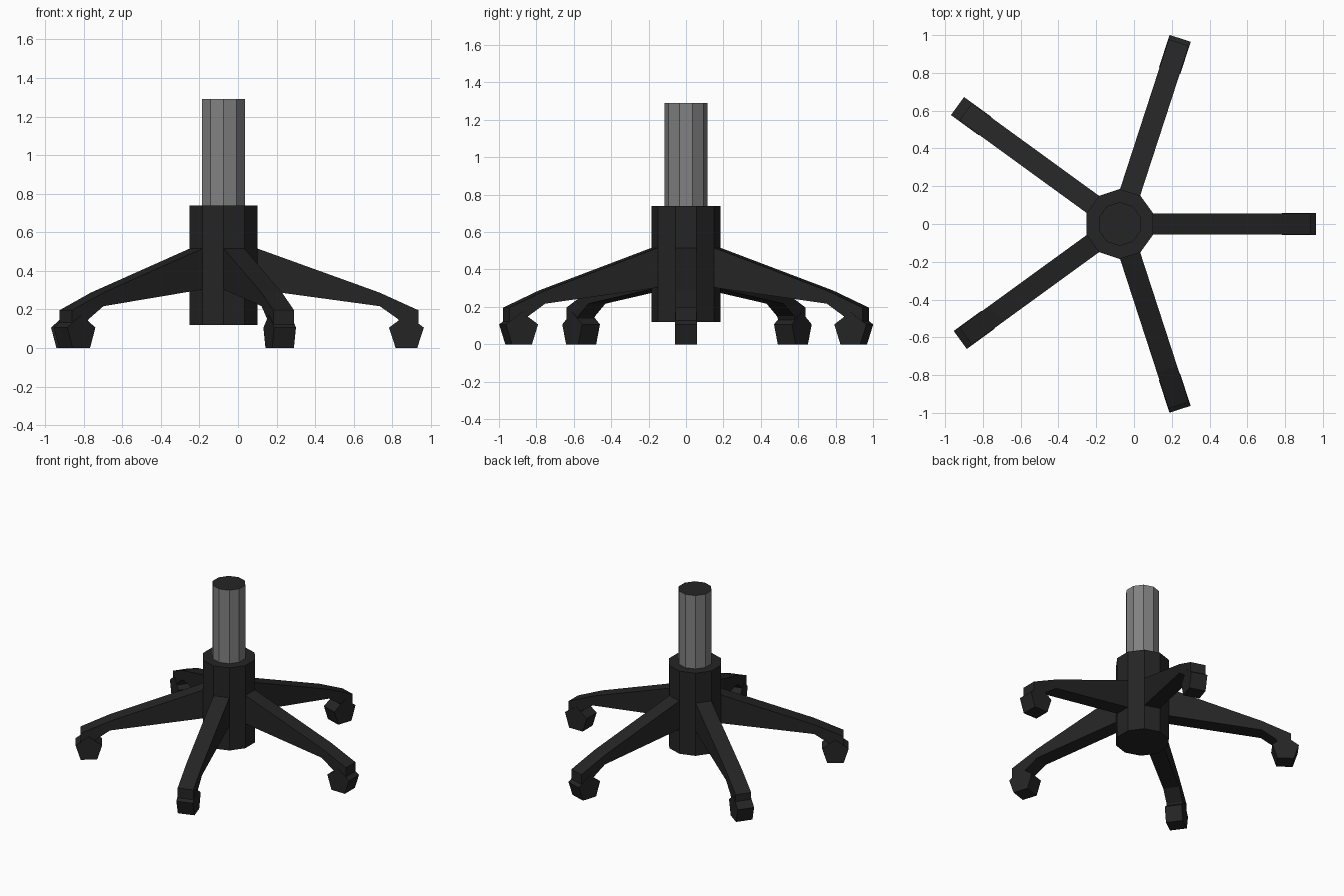
import bpy, bmesh, math
from mathutils import Matrix

if "Cube" in bpy.data.objects:
    bpy.data.objects.remove(bpy.data.objects["Cube"])

CX = -0.075          # hub axis position in x


def material(name, v):
    m = bpy.data.materials.new(name)
    m.diffuse_color = (v, v, v, 1)
    m.use_nodes = True
    m.node_tree.nodes["Principled BSDF"].inputs["Base Color"].default_value = m.diffuse_color
    return m


BLACK = material("black_plastic", 0.018)
STEEL = material("grey_steel", 0.22)


def add_object(name, bm, *mats):
    bmesh.ops.recalc_face_normals(bm, faces=bm.faces)
    me = bpy.data.meshes.new(name)
    bm.to_mesh(me)
    bm.free()
    for m in mats:
        me.materials.append(m)
    ob = bpy.data.objects.new(name, me)
    bpy.context.collection.objects.link(ob)
    return ob


def decagon_post(name, radius, z0, z1, *mats):
    """Ten-sided upright post with a vertex facing +y."""
    bm = bmesh.new()
    rot = Matrix.Rotation(math.radians(18), 4, 'Z')
    bmesh.ops.create_cone(bm, cap_ends=True, segments=10, radius1=radius, radius2=radius,
                          depth=z1 - z0)
    # align the vertex ring to 18 degrees whatever the primitive's start angle
    v = bm.verts[:][0]
    a = math.atan2(v.co.y, v.co.x)
    rot = Matrix.Rotation(math.radians(18) - a, 4, 'Z')
    bm.transform(Matrix.Translation((CX, 0, (z0 + z1) / 2)) @ rot)
    if len(mats) > 1:                    # second material on the top cap
        bm.normal_update()
        for f in bm.faces:
            f.material_index = 1 if f.normal.z > 0.5 else 0
    return add_object(name, bm, *mats)


def radial_plate(name, profile, half_width, angle):
    """Profile in (radius, z), given thickness, swung around the hub axis."""
    bm = bmesh.new()
    face = bm.faces.new([bm.verts.new((r, -half_width, z)) for r, z in profile])
    ext = bmesh.ops.extrude_face_region(bm, geom=[face])
    moved = [g for g in ext["geom"] if isinstance(g, bmesh.types.BMVert)]
    bmesh.ops.translate(bm, verts=moved, vec=(0, 2 * half_width, 0))
    bm.transform(Matrix.Translation((CX, 0, 0)) @ Matrix.Rotation(angle, 4, 'Z'))
    return add_object(name, bm, BLACK)


# Hub and gas lift column
decagon_post("hub", 0.185, 0.12, 0.74, BLACK)
decagon_post("lift_column", 0.116, 0.70, 1.29, STEEL, BLACK)

# Five legs with five-sided casters
leg_profile = [(0.15, 0.525), (0.81, 0.287), (1.01, 0.196), (1.01, 0.12),
               (0.93, 0.10), (0.905, 0.15), (0.81, 0.217), (0.15, 0.307)]
caster_shift = [0.0, -0.005, 0.024, 0.006, -0.007]
R = 0.095
for i, shift in enumerate(caster_shift):
    ang = math.radians(72 * i)
    radial_plate(f"leg_{i + 1}", leg_profile, 0.056, ang)
    pentagon = [(0.948 + shift + R * math.cos(math.radians(90 + 72 * k)),
                 R * math.cos(math.radians(36)) + R * math.sin(math.radians(90 + 72 * k)))
                for k in range(5)]
    radial_plate(f"caster_{i + 1}", pentagon, 0.059, ang)
